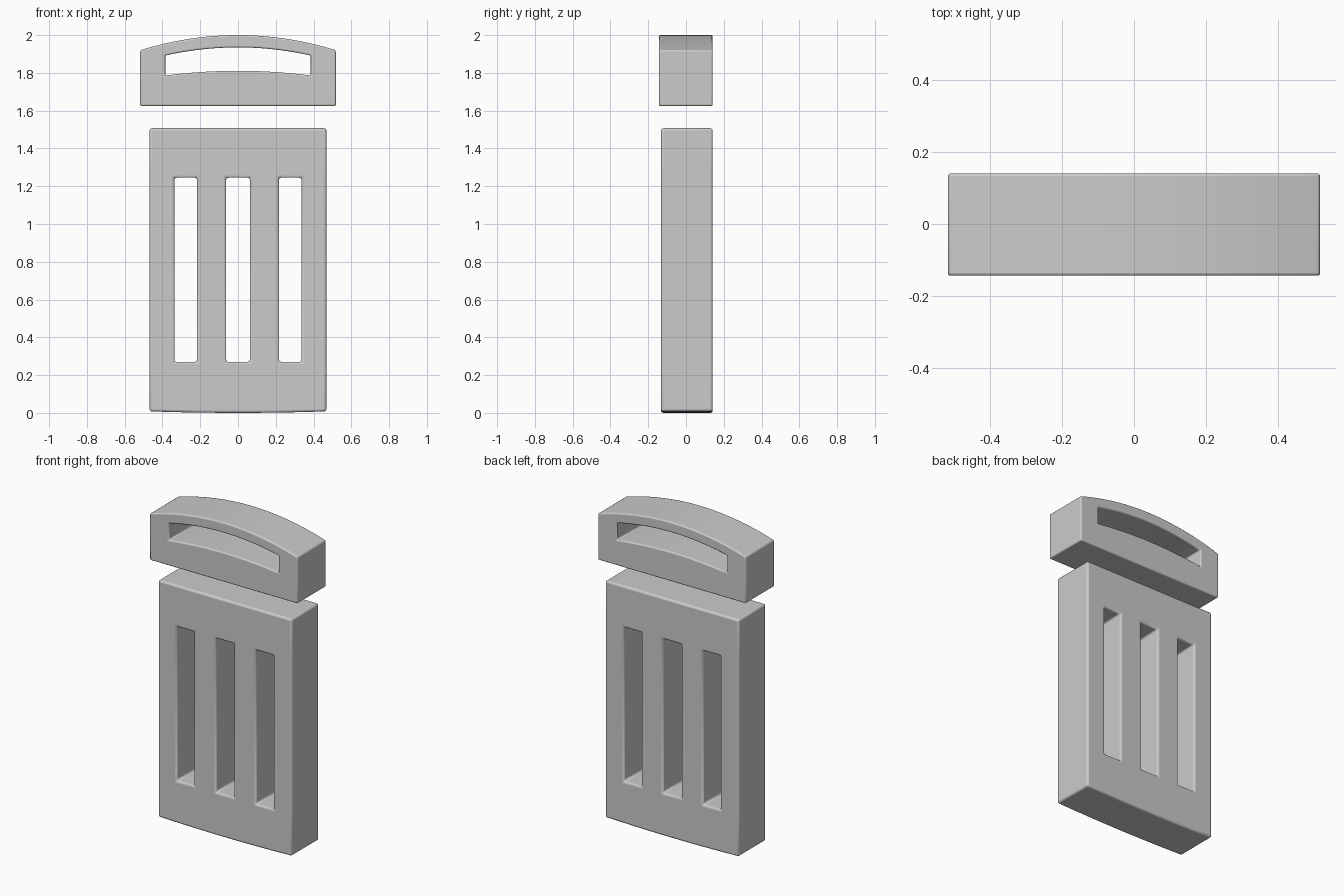
import bpy, bmesh

if "Cube" in bpy.data.objects:
    bpy.data.objects.remove(bpy.data.objects["Cube"])


def panel(name, xs, rows, is_hole, y0, y1, bevel):
    """Thick panel from columns xs and row heights rows(x); hole cells are left open."""
    bm = bmesh.new()
    grid = [[bm.verts.new((x, y0, z)) for z in rows(x)] for x in xs]
    for i in range(len(xs) - 1):
        for j in range(len(grid[0]) - 1):
            if not is_hole((xs[i] + xs[i + 1]) / 2, j):
                bm.faces.new((grid[i][j], grid[i + 1][j],
                              grid[i + 1][j + 1], grid[i][j + 1]))
    ext = bmesh.ops.extrude_face_region(bm, geom=bm.faces[:])
    for v in ext["geom"]:
        if isinstance(v, bmesh.types.BMVert):
            v.co.y = y1
    bmesh.ops.delete(bm, geom=[v for v in bm.verts if not v.link_faces], context='VERTS')
    bmesh.ops.recalc_face_normals(bm, faces=bm.faces[:])
    me = bpy.data.meshes.new(name)
    bm.to_mesh(me)
    bm.free()
    ob = bpy.data.objects.new(name, me)
    bpy.context.collection.objects.link(ob)
    mod = ob.modifiers.new("soft_edges", 'BEVEL')
    mod.width, mod.segments, mod.limit_method = bevel, 3, 'ANGLE'
    bpy.context.view_layer.objects.active = ob
    ob.select_set(True)
    bpy.ops.object.shade_smooth_by_angle()
    ob.select_set(False)
    return ob


# Bin body with three upright slots
slots = [(-0.337, -0.217), (-0.063, 0.063), (0.217, 0.337)]
body_xs = [-0.468] + [x for s in slots for x in s] + [0.468]
panel("bin_body", body_xs,
      lambda x: (0.008 * (x / 0.468) ** 2, 0.27, 1.245, 1.507),
      lambda x, j: j == 1 and any(a < x < b for a, b in slots),
      -0.132, 0.141, 0.012)

# Arched lid with a curved handle opening
HALF, SLOT = 0.518, 0.385
inner = [SLOT * (i / 10 - 1) for i in range(21)]
side = [SLOT + (HALF - SLOT) * i / 4 for i in range(1, 5)]
lid_xs = [-x for x in reversed(side)] + inner + side


def lid_rows(x):
    u = min(abs(x) / SLOT, 1) ** 2
    return (1.625, 1.811 - 0.025 * u, 1.935 - 0.043 * u, 2.0 - 0.08 * (x / HALF) ** 2)


panel("bin_lid", lid_xs, lid_rows,
      lambda x, j: j == 1 and abs(x) < SLOT, -0.144, 0.141, 0.008)
